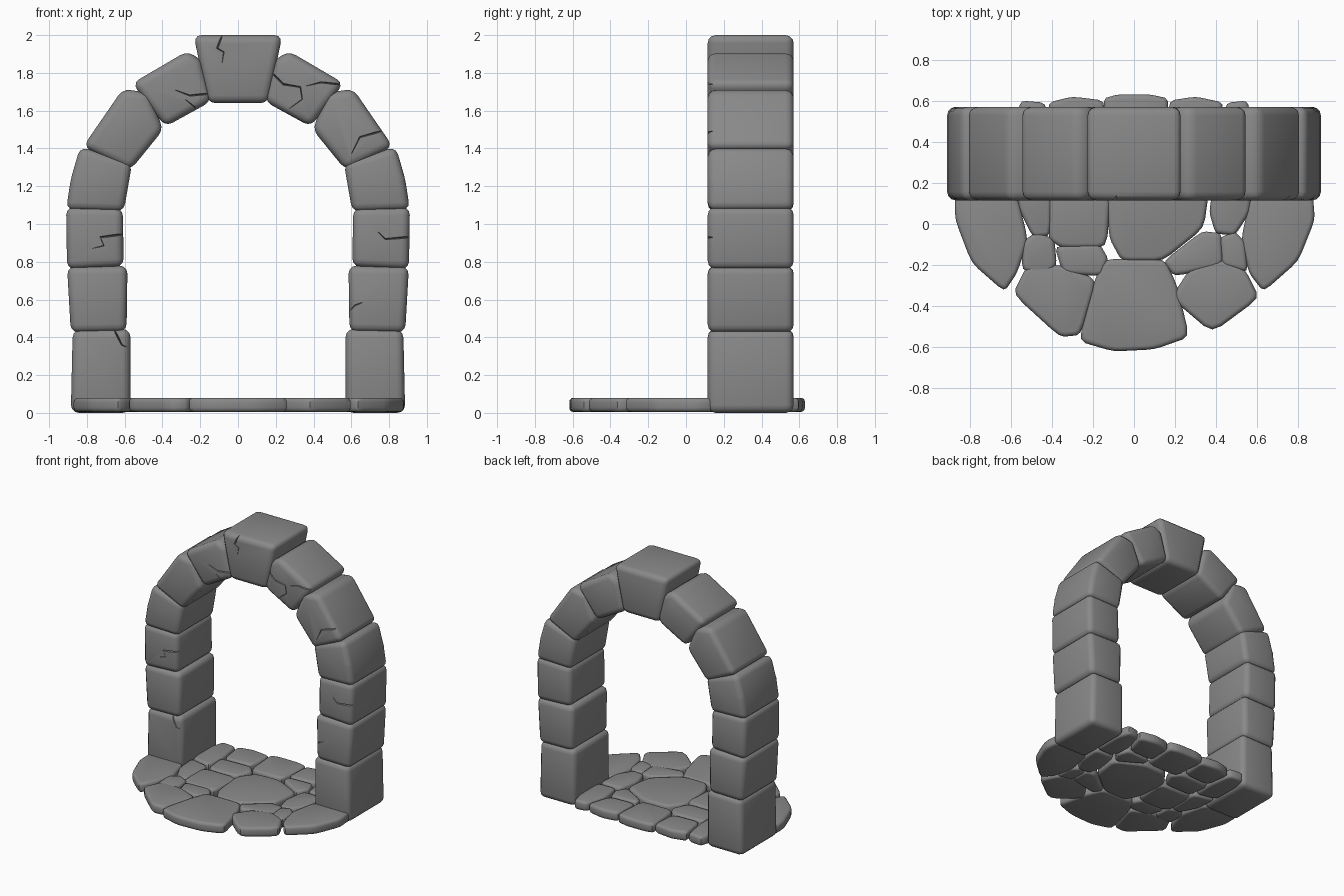
import bpy, bmesh
from mathutils import Vector

if "Cube" in bpy.data.objects:
    bpy.data.objects.remove(bpy.data.objects["Cube"])

Y0, Y1 = 0.115, 0.57      # front and back of the arch
SLAB = 0.08               # paving thickness

stone_mat = bpy.data.materials.new("dark_stone")
stone_mat.diffuse_color = (0.25, 0.25, 0.25, 1)
stone_mat.use_nodes = True
stone_mat.node_tree.nodes["Principled BSDF"].inputs["Base Color"].default_value = stone_mat.diffuse_color


def finish(bm, name):
    bmesh.ops.recalc_face_normals(bm, faces=bm.faces)
    me = bpy.data.meshes.new(name)
    bm.to_mesh(me)
    bm.free()
    me.materials.append(stone_mat)
    ob = bpy.data.objects.new(name, me)
    bpy.context.collection.objects.link(ob)
    return ob


def smooth(ob):
    bpy.ops.object.select_all(action='DESELECT')
    ob.select_set(True)
    bpy.context.view_layer.objects.active = ob
    bpy.ops.object.shade_smooth_by_angle(angle=0.7)


def swell(pts, k):
    """Scale an outline about its middle."""
    c = sum((Vector(p) for p in pts), Vector((0, 0))) / len(pts)
    return [tuple(c + (Vector(p) - c) * k) for p in pts]


def prism(name, pts, place, a, b, bevel, only_rims=False):
    """Extrude an outline between depths a and b and round its edges."""
    bm = bmesh.new()
    lo = [bm.verts.new(place(u, v, a)) for u, v in pts]
    hi = [bm.verts.new(place(u, v, b)) for u, v in pts]
    rims = [bm.faces.new(lo), bm.faces.new(hi)]
    n = len(pts)
    for i in range(n):
        j = (i + 1) % n
        bm.faces.new((lo[i], lo[j], hi[j], hi[i]))
    bmesh.ops.recalc_face_normals(bm, faces=bm.faces)
    edges = {e for f in rims for e in f.edges} if only_rims else set(bm.edges)
    bmesh.ops.bevel(bm, geom=list(edges), offset=bevel, segments=3,
                    profile=0.5, affect='EDGES', clamp_overlap=True)
    return finish(bm, name)


def crack(ob, path, width=0.006, depth=0.03):
    """Carve a tapering V groove into the front of a stone."""
    bm = bmesh.new()
    pts = [Vector(p) for p in path]
    pts[0] += (pts[0] - pts[1]).normalized() * 0.02
    rings = []
    for i, p in enumerate(pts):
        t = (pts[min(i + 1, len(pts) - 1)] - pts[max(i - 1, 0)]).normalized()
        k = 1 - 0.75 * i / (len(pts) - 1)
        s = Vector((-t.y, t.x)) * width * k * 1.5
        rings.append([bm.verts.new((p.x + s.x, Y0 - 0.015, p.y + s.y)),
                      bm.verts.new((p.x - s.x, Y0 - 0.015, p.y - s.y)),
                      bm.verts.new((p.x, Y0 + depth * k, p.y))])
    bm.faces.new(rings[0])
    bm.faces.new(rings[-1])
    for r, q in zip(rings, rings[1:]):
        for i in range(3):
            j = (i + 1) % 3
            bm.faces.new((r[i], r[j], q[j], q[i]))
    cutter = finish(bm, "crack_cutter")
    cutter.hide_render = True
    mod = ob.modifiers.new("crack", 'BOOLEAN')
    mod.operation, mod.solver, mod.object = 'DIFFERENCE', 'EXACT', cutter
    bpy.context.view_layer.objects.active = ob
    bpy.ops.object.modifier_apply(modifier=mod.name)
    bpy.data.objects.remove(cutter)


# Arch stones: outlines of the right half in the front view
half = {
    "base_stone": [(0.57, 0), (0.885, 0), (0.875, 0.44), (0.57, 0.445)],
    "pillar_stone_low": [(0.59, 0.43), (0.885, 0.425), (0.905, 0.775), (0.585, 0.78)],
    "pillar_stone_high": [(0.605, 0.775), (0.905, 0.76), (0.91, 1.09), (0.61, 1.085)],
    "spring_stone": [(0.605, 1.065), (0.91, 1.075), (0.885, 1.24), (0.835, 1.41),
                     (0.56, 1.325)],
    "shoulder_stone": [(0.57, 1.285), (0.82, 1.41), (0.61, 1.715), (0.475, 1.695),
                       (0.395, 1.50)],
    "upper_stone": [(0.385, 1.515), (0.56, 1.745), (0.27, 1.915), (0.195, 1.87),
                    (0.14, 1.65)],
}
# Cracks, keyed by stone
cracks = {
    "keystone": [[(-.087, 1.99), (-.11, 1.93), (-.075, 1.91), (-.085, 1.85)]],
    "left_upper_stone": [[(-.15, 1.69), (-.255, 1.68), (-.335, 1.71)],
                         [(-.22, 1.57), (-.23, 1.62), (-.28, 1.66)]],
    "right_upper_stone": [[(.19, 1.79), (.24, 1.74), (.33, 1.725), (.34, 1.66), (.27, 1.61)],
                          [(.53, 1.74), (.44, 1.75), (.36, 1.73)]],
    "right_shoulder_stone": [[(.79, 1.5), (.645, 1.46), (.60, 1.37)]],
    "left_pillar_stone_high": [[(-.61, .945), (-.73, .93), (-.71, .885), (-.775, .87)]],
    "right_pillar_stone_high": [[(.9, .93), (.78, .92), (.74, .96)]],
    "left_base_stone": [[(-.65, .43), (-.615, .36), (-.57, .34)]],
    "right_pillar_stone_low": [[(.59, .54), (.62, .57), (.66, .585)]],
}
stones = {"keystone": [(-0.16, 1.64), (0.16, 1.64), (0.235, 2.0), (-0.235, 2.0)]}
for name, pts in half.items():
    stones["right_" + name] = pts
    stones["left_" + name] = [(-x, z) for x, z in pts]
for name, pts in stones.items():
    ob = prism(name, pts, lambda u, v, d: (u, d, v), Y0, Y1, 0.042)
    for path in cracks.get(name, []):
        crack(ob, path)
    smooth(ob)


def round_corners(pts, r):
    out = []
    for i, p in enumerate(pts):
        p, a, b = Vector(p), Vector(pts[i - 1]), Vector(pts[(i + 1) % len(pts)])
        s, e = p.lerp(a, r), p.lerp(b, r)
        out += [s, p * 0.5 + (s + e) * 0.25, e]
    return out


# Paving: large outer slabs
outer = [
    [(-.87, .15), (-.87, .02), (-.79, -.19), (-.63, -.33), (-.57, -.24), (-.515, -.08), (-.57, .15)],
    [(.87, .15), (.88, .02), (.80, -.18), (.63, -.33), (.56, -.24), (.52, -.08), (.57, .15)],
    [(-.59, -.34), (-.52, -.20), (-.35, -.20), (-.18, -.27), (-.26, -.54), (-.36, -.55)],
    [(-.15, -.17), (.15, -.17), (.21, -.30), (.27, -.55), (0.1, -.61), (-.1, -.62), (-.27, -.57),
     (-.2, -.30)],
    [(.18, -.36), (.27, -.22), (.42, -.17), (.54, -.22), (.61, -.36), (.38, -.53)],
    [(-.14, .18), (-.12, -.07), (-.06, -.18), (.14, -.18), (.34, -.02), (.37, .2), (.15, .31), (-.05, .30)],
]
# Paving: infill slabs between the large ones
infill = [
    [(-.57, .24), (-.56, .08), (-.49, -.06), (-.41, -.05), (-.40, .2)],
    [(-.54, -.09), (-.47, -.04), (-.39, -.08), (-.38, -.2), (-.44, -.25), (-.54, -.22)],
    [(-.41, .16), (-.41, -.07), (-.35, -.11), (-.14, -.11), (-.12, .16)],
    [(-.38, -.11), (-.17, -.10), (-.13, -.17), (-.16, -.25), (-.34, -.24)],
    [(.40, .24), (.37, .06), (.40, -.04), (.49, -.05), (.56, .06), (.57, .24)],
    [(.15, -.18), (.33, -.04), (.42, -.05), (.43, -.2), (.20, -.25)],
    [(.42, -.07), (.49, -.04), (.54, -.09), (.55, -.23), (.43, -.2)],
]
# Paving: slabs under the arch and along the back edge
back = [
    [(-.39, .18), (-.15, .18), (-.09, .31), (-.15, .38), (-.41, .37)],
    [(-.58, .26), (-.41, .22), (-.40, .40), (-.43, .59), (-.55, .60), (-.58, .5)],
    [(.17, .32), (.36, .21), (.41, .30), (.38, .39), (.17, .38)],
    [(.42, .26), (.58, .26), (.58, .5), (.55, .60), (.45, .59), (.40, .42)],
    [(-.39, .38), (-.16, .39), (-.14, .60), (-.30, .62), (-.42, .59)],
    [(-.13, .33), (.15, .33), (.17, .61), (.08, .63), (-.08, .63), (-.15, .61)],
    [(.16, .39), (.38, .40), (.44, .59), (.30, .62), (.17, .60)],
]
for group, slabs, k in (("edge_slab", outer, 1.0), ("infill_slab", infill, 1.05),
                        ("back_slab", back, 1.0)):
    for pts in slabs:
        smooth(prism(group, round_corners(swell(pts, k), 0.2), lambda u, v, d: (u, v, d),
                     0.005, SLAB, 0.022, only_rims=True))
